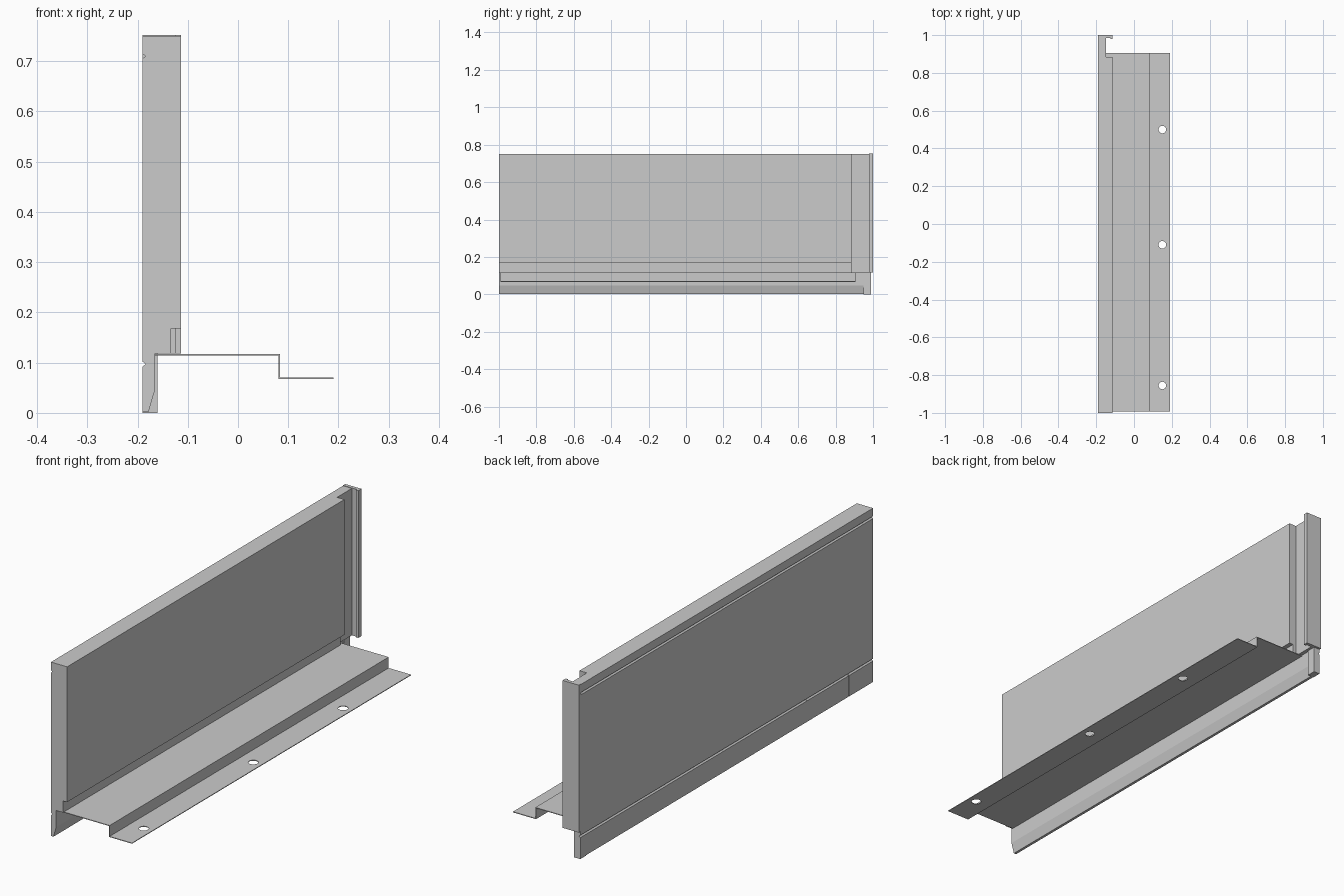
import bpy
import bmesh
from mathutils import Matrix, Vector

if "Cube" in bpy.data.objects:
    bpy.data.objects.remove(bpy.data.objects["Cube"])


def extrude(name, outline, a, b, axis):
    """Solid from a closed outline: (x, z) run along Y, or (x, y) run along Z."""
    bm = bmesh.new()
    if axis == 'Y':
        pts = [(x, a, z) for x, z in outline]
        move = Vector((0, b - a, 0))
    else:
        pts = [(x, y, a) for x, y in outline]
        move = Vector((0, 0, b - a))
    face = bm.faces.new([bm.verts.new(p) for p in pts])
    new = bmesh.ops.extrude_face_region(bm, geom=[face])['geom']
    bmesh.ops.translate(bm, vec=move, verts=[v for v in new if isinstance(v, bmesh.types.BMVert)])
    bmesh.ops.recalc_face_normals(bm, faces=bm.faces)
    mesh = bpy.data.meshes.new(name)
    bm.to_mesh(mesh)
    bm.free()
    obj = bpy.data.objects.new(name, mesh)
    bpy.context.collection.objects.link(obj)
    return obj


BACK, FRONT, BASE, TOP = -0.19, -0.113, 0.118, 0.75


def groove(z):
    """Small V groove in the back face, listed from top to bottom."""
    return [(BACK, z + 0.005), (BACK + 0.006, z), (BACK, z - 0.005)]


# Main panel with a rebate along its lower front edge
extrude("panel", [(FRONT, 0.168), (FRONT, TOP), (BACK, TOP)] + groove(0.71)
        + [(BACK, BASE), (-0.133, BASE), (-0.133, 0.168)], -1, 0.885, 'Y')

# Recessed end of the panel, with the groove carried through
extrude("panel_end", [(-0.148, BASE), (-0.148, TOP), (BACK, TOP)] + groove(0.71)
        + [(BACK, BASE)], 0.885, 0.985, 'Y')

# Return flange with a small lip facing the panel
extrude("end_flange", [(BACK, 0.985), (-0.125, 0.985), (-0.125, 0.979), (FRONT, 0.979),
                       (FRONT, 1.0), (BACK, 1.0)], BASE, TOP + 0.002, 'Z')

# Tapered skirt, broken by two narrow vertical seams
inner = [(-0.178, 0.002), (-0.165, 0.047), (-0.165, BASE)]
full = [(BACK, 0.002)] + inner + [(BACK, BASE)] + groove(0.097)
seamed = [(BACK + 0.004, 0.002)] + inner + [(BACK, BASE)] + groove(0.097)[:2] + [(BACK + 0.004, 0.092)]
cuts = [(-1, -0.838, full), (-0.838, -0.832, seamed), (-0.832, -0.552, full),
        (-0.552, -0.55, seamed), (-0.55, 0.95, full)]
for i, (a, b, shape) in enumerate(cuts):
    extrude(f"skirt_{i + 1}", shape, a, b, 'Y')

# Square block closing the end of the skirt
extrude("skirt_end", [(BACK, 0), (-0.16, 0), (-0.16, BASE), (BACK, BASE)] + groove(0.097),
        0.95, 0.99, 'Y')

# Folded sheet tray, stepping down to the fixing strip
t = 0.003
tray = extrude("folded_tray", [(-0.165, 0.114), (0.082 - t / 2, 0.114), (0.082 - t / 2, 0.067),
                               (0.19, 0.067), (0.19, 0.067 + t), (0.082 + t / 2, 0.067 + t),
                               (0.082 + t / 2, 0.114 + t), (-0.165, 0.114 + t)], -0.992, 0.905, 'Y')

# Fixing holes
bm = bmesh.new()
for y in (-0.855, -0.11, 0.5):
    bmesh.ops.create_cone(bm, cap_ends=True, segments=32, radius1=0.02, radius2=0.02,
                          depth=0.03, matrix=Matrix.Translation((0.15, y, 0.068)))
mesh = bpy.data.meshes.new("hole_cutter")
bm.to_mesh(mesh)
bm.free()
cutter = bpy.data.objects.new("hole_cutter", mesh)
bpy.context.collection.objects.link(cutter)
cutter.hide_render = True
cutter.display_type = 'WIRE'
holes = tray.modifiers.new("holes", 'BOOLEAN')
holes.operation = 'DIFFERENCE'
holes.solver = 'EXACT'
holes.object = cutter
